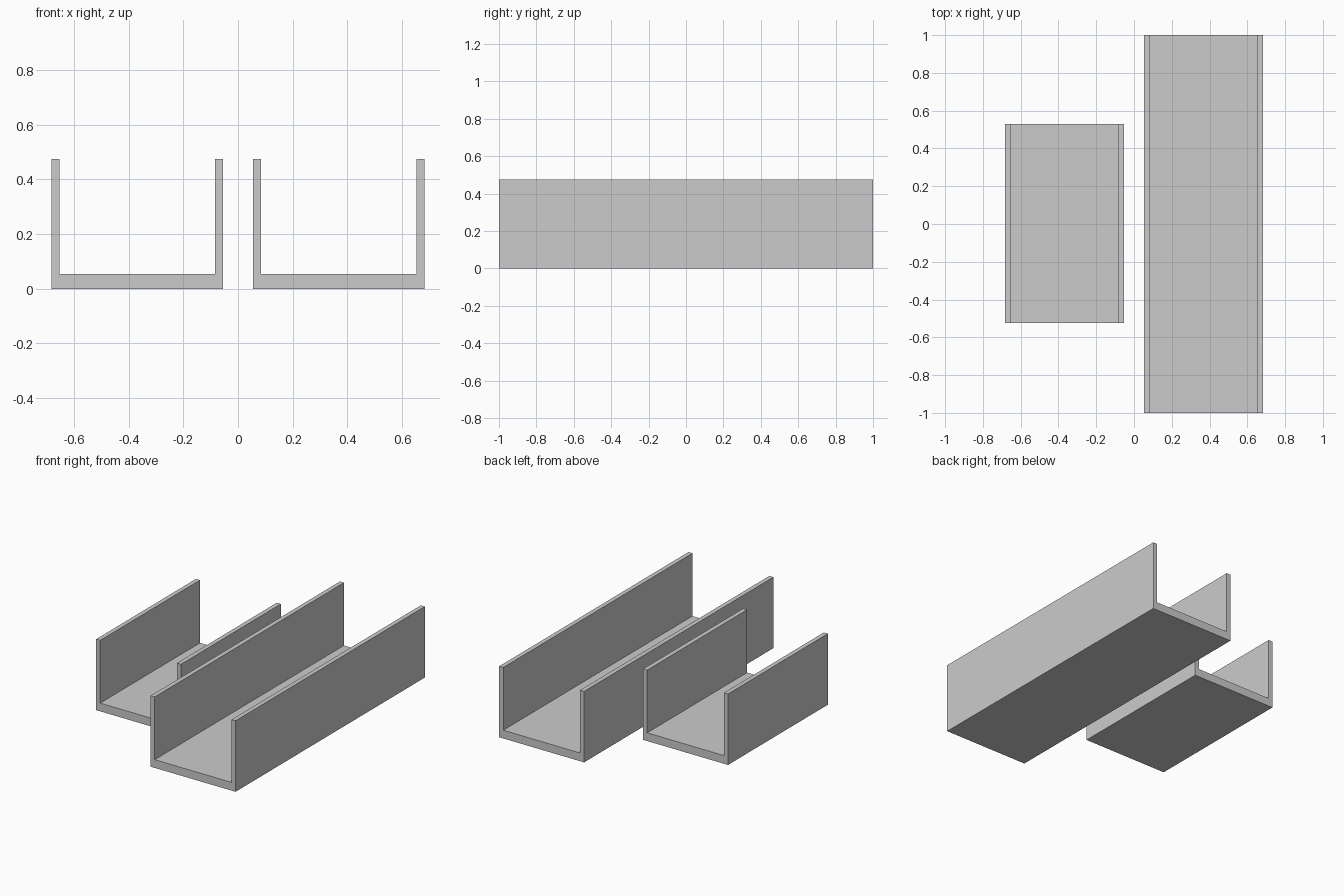
import bpy, bmesh

if "Cube" in bpy.data.objects:
    bpy.data.objects.remove(bpy.data.objects["Cube"])

WALL, FLOOR, HEIGHT = 0.03, 0.055, 0.475

grey = bpy.data.materials.new("light_grey")
grey.diffuse_color = (0.6, 0.6, 0.6, 1)
grey.use_nodes = True
grey.node_tree.nodes["Principled BSDF"].inputs["Base Color"].default_value = grey.diffuse_color


def channel(name, x0, x1, y0, y1):
    """U-shaped profile extruded along y."""
    profile = [(x0, 0), (x1, 0), (x1, HEIGHT), (x1 - WALL, HEIGHT),
               (x1 - WALL, FLOOR), (x0 + WALL, FLOOR),
               (x0 + WALL, HEIGHT), (x0, HEIGHT)]
    bm = bmesh.new()
    end = bm.faces.new([bm.verts.new((x, y0, z)) for x, z in profile])
    ext = bmesh.ops.extrude_face_region(bm, geom=[end], use_keep_orig=True)
    verts = [v for v in ext["geom"] if isinstance(v, bmesh.types.BMVert)]
    bmesh.ops.translate(bm, verts=verts, vec=(0, y1 - y0, 0))
    bmesh.ops.recalc_face_normals(bm, faces=bm.faces)
    mesh = bpy.data.meshes.new(name)
    bm.to_mesh(mesh)
    bm.free()
    mesh.materials.append(grey)
    obj = bpy.data.objects.new(name, mesh)
    bpy.context.collection.objects.link(obj)


# Short channel on the left, long channel on the right
channel("short_channel", -0.682, -0.054, -0.525, 0.53)
channel("long_channel", 0.054, 0.682, -1.0, 1.0)
